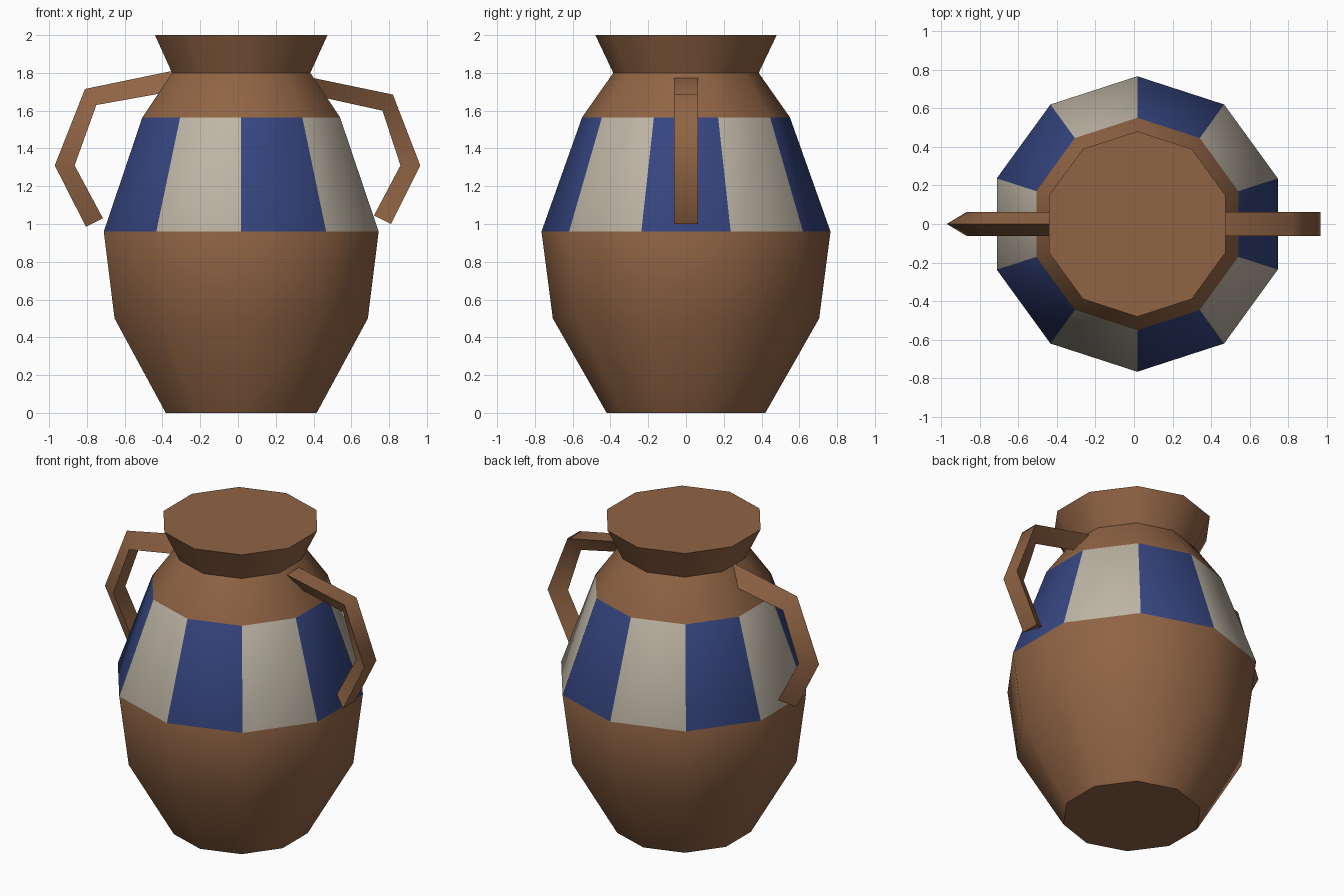
import bpy, bmesh, math

cube = bpy.data.objects.get("Cube")
if cube:
    bpy.data.objects.remove(cube, do_unlink=True)

SIDES = 10
CENTRE_X = 0.017


def make_material(name, rgb):
    mat = bpy.data.materials.new(name)
    mat.use_nodes = True
    colour = (*rgb, 1.0)
    mat.diffuse_color = colour
    mat.node_tree.nodes["Principled BSDF"].inputs["Base Color"].default_value = colour
    return mat


clay = make_material("brown clay", (0.28, 0.127, 0.058))
blue = make_material("blue glaze", (0.036, 0.06, 0.216))
cream = make_material("cream glaze", (0.515, 0.462, 0.376))


def finish(name, bm, materials, angle):
    bmesh.ops.recalc_face_normals(bm, faces=bm.faces)
    mesh = bpy.data.meshes.new(name)
    bm.to_mesh(mesh)
    bm.free()
    for mat in materials:
        mesh.materials.append(mat)
    obj = bpy.data.objects.new(name, mesh)
    bpy.context.collection.objects.link(obj)
    bpy.ops.object.select_all(action="DESELECT")
    obj.select_set(True)
    bpy.context.view_layer.objects.active = obj
    bpy.ops.object.shade_smooth_by_angle(angle=math.radians(angle))
    return obj


def loft(bm, rings):
    """Bridge closed rings of points and cap both ends; returns rows of side faces."""
    loops = [[bm.verts.new(p) for p in ring] for ring in rings]
    rows = []
    for low, high in zip(loops, loops[1:]):
        n = len(low)
        rows.append([bm.faces.new((low[i], low[(i + 1) % n], high[(i + 1) % n], high[i]))
                     for i in range(n)])
    bm.faces.new(loops[0])
    bm.faces.new(loops[-1])
    return rows


# Jar body: ten-sided lathe of (radius, height), with a striped band
profile = [(0.42, 0), (0.705, 0.5), (0.765, 0.96), (0.55, 1.565), (0.385, 1.8), (0.48, 2.0)]
BAND_ROW = 2


def ring(radius, z):
    steps = [-math.pi / 2 + math.tau * i / SIDES for i in range(SIDES)]
    return [(CENTRE_X + radius * math.cos(a), radius * math.sin(a), z) for a in steps]


bm = bmesh.new()
rows = loft(bm, [ring(r, z) for r, z in profile])
for i, face in enumerate(rows[BAND_ROW]):
    face.material_index = 1 + i % 2
finish("jar_body", bm, [clay, blue, cream], 40)


# Handles: triangular bars, each with its ridge towards -x
def handle(name, ridge, flat, half_width=0.063):
    bm = bmesh.new()
    loft(bm, [[(rx, 0, rz), (fx, -half_width, fz), (fx, half_width, fz)]
              for (rx, rz), (fx, fz) in zip(ridge, flat)])
    finish(name, bm, [clay], 59)


handle("right_handle",
       ridge=[(-0.30, 1.82), (-0.81, 1.715), (-0.97, 1.31), (-0.805, 0.985)],
       flat=[(-0.36, 1.70), (-0.75, 1.63), (-0.865, 1.31), (-0.715, 1.03)])
handle("left_handle",
       ridge=[(0.38, 1.685), (0.765, 1.60), (0.86, 1.31), (0.72, 1.045)],
       flat=[(0.34, 1.785), (0.82, 1.685), (0.965, 1.31), (0.81, 1.0)])
